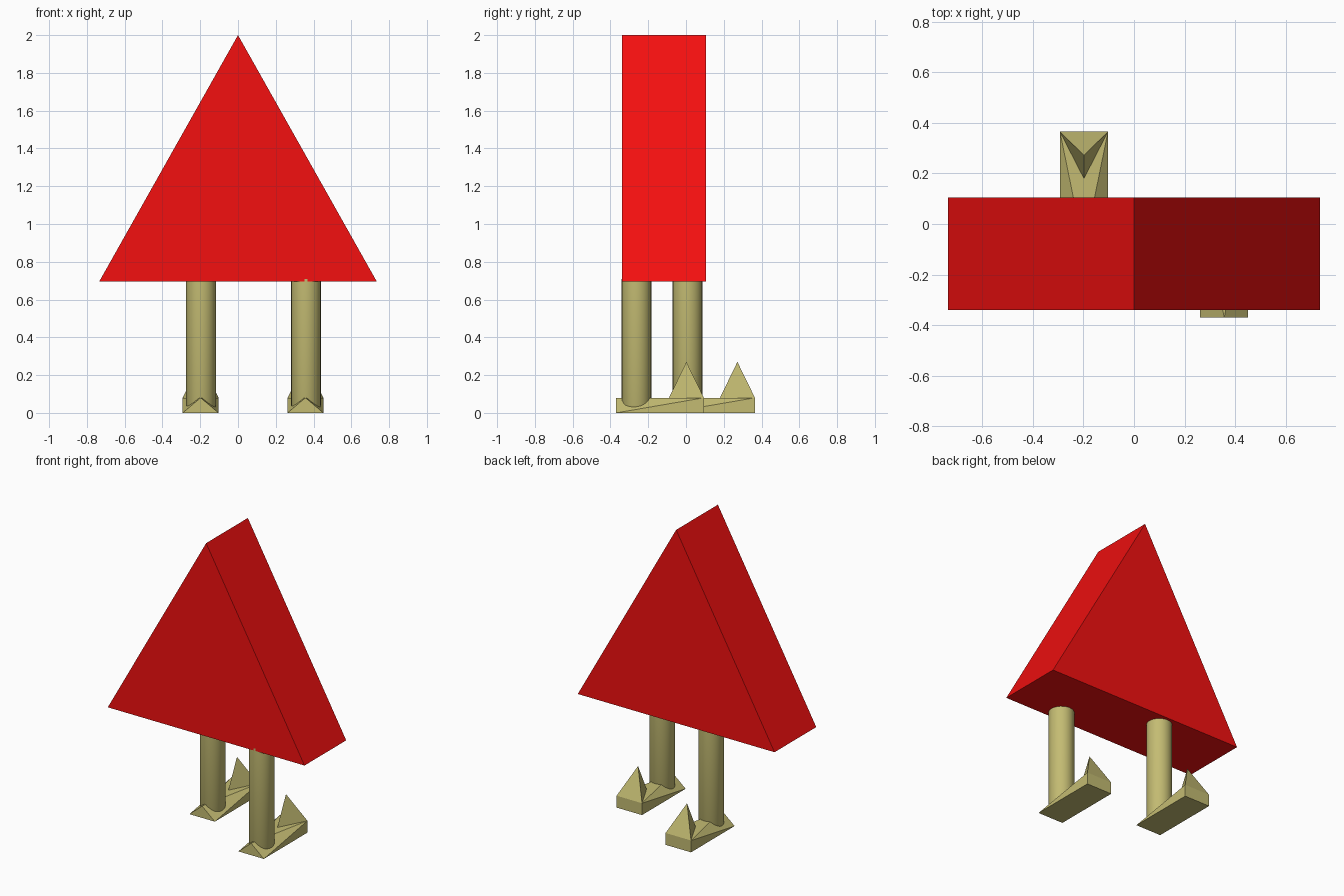
import bpy, bmesh
from mathutils import Vector

if "Cube" in bpy.data.objects:
    bpy.data.objects.remove(bpy.data.objects["Cube"])


def material(name, rgb):
    m = bpy.data.materials.new(name)
    m.diffuse_color = (*rgb, 1)
    m.use_nodes = True
    m.node_tree.nodes["Principled BSDF"].inputs["Base Color"].default_value = m.diffuse_color
    return m


RED = material("red", (0.9, 0.005, 0.005))
KHAKI = material("khaki", (0.55, 0.5, 0.17))


def make_object(name, bm, mat):
    bmesh.ops.recalc_face_normals(bm, faces=bm.faces)
    mesh = bpy.data.meshes.new(name)
    bm.to_mesh(mesh)
    bm.free()
    mesh.materials.append(mat)
    ob = bpy.data.objects.new(name, mesh)
    bpy.context.collection.objects.link(ob)
    return ob


def add_hull(bm, points):
    verts = [bm.verts.new(p) for p in points]
    bmesh.ops.convex_hull(bm, input=verts)


# Triangular body: profile extruded front to back
bm = bmesh.new()
face = bm.faces.new([bm.verts.new(p) for p in
                     ((-0.735, -0.34, 0.695), (0.735, -0.34, 0.695), (0, -0.34, 2))])
new = bmesh.ops.extrude_face_region(bm, geom=[face])["geom"]
bmesh.ops.translate(bm, vec=(0, 0.445, 0),
                    verts=[v for v in new if isinstance(v, bmesh.types.BMVert)])
make_object("triangular_body", bm, RED)


def foot(name, x, y):
    w, h, heel, toe = 0.095, 0.08, -0.1, 0.365
    bm = bmesh.new()
    # Sole wedge: triangular heel blending into a rectangular toe end
    add_hull(bm, [(-w, heel, 0), (w, heel, 0), (0, heel, h),
                  (-w, toe, 0), (w, toe, 0), (-w, toe, h), (w, toe, h)])
    # Upright pointed toe
    add_hull(bm, [(-w, toe, h), (w, toe, h), (0, 0.18, h), (0, 0.272, 0.27)])
    bmesh.ops.translate(bm, vec=(x, y, 0), verts=bm.verts)
    make_object(name, bm, KHAKI)


def leg(name, x, y):
    bottom, top, r = 0.025, 0.71, 0.079
    bm = bmesh.new()
    bmesh.ops.create_cone(bm, cap_ends=True, segments=24, radius1=r, radius2=r,
                          depth=top - bottom)
    bmesh.ops.translate(bm, vec=(x, y, (top + bottom) / 2), verts=bm.verts)
    # Softened lower rim
    rim = [e for e in bm.edges if all(v.co.z < 0.1 for v in e.verts)]
    bmesh.ops.bevel(bm, geom=rim, offset=0.015, segments=2, profile=0.5, affect='EDGES')
    ob = make_object(name, bm, KHAKI)
    bpy.context.view_layer.objects.active = ob
    ob.select_set(True)
    bpy.ops.object.shade_smooth_by_angle()
    ob.select_set(False)


# Walking stance: left foot back, right foot forward
for side, x, y in (("left", -0.198, 0.0), ("right", 0.357, -0.27)):
    foot(side + "_foot", x, y)
    leg(side + "_leg", x + 0.003, y + 0.008)
